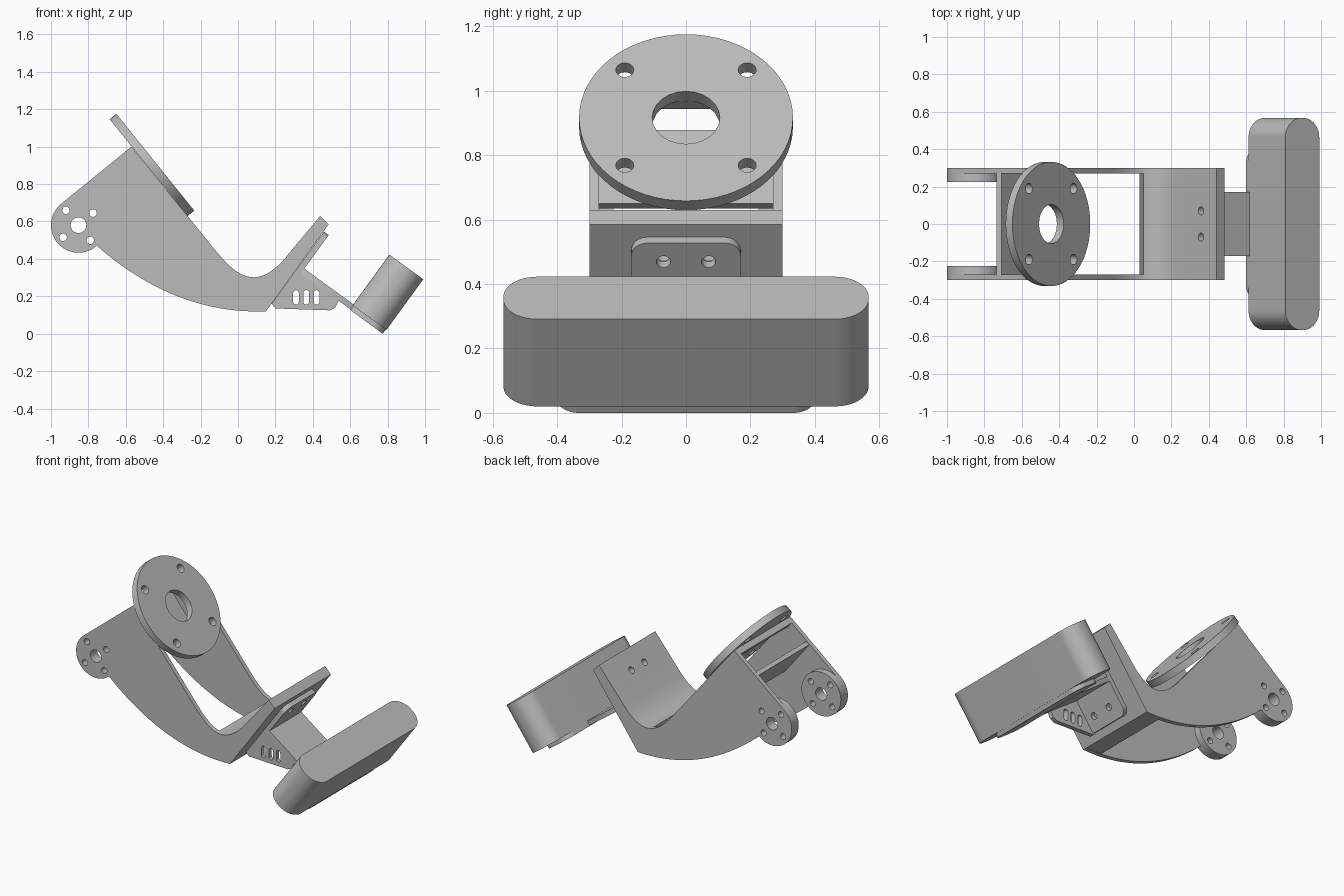
import bpy, bmesh
from math import cos, sin, radians, pi
from mathutils import Vector, Matrix

if "Cube" in bpy.data.objects:
    bpy.data.objects.remove(bpy.data.objects["Cube"])

grey = bpy.data.materials.new("plain grey")
grey.use_nodes = True
grey.diffuse_color = (0.5, 0.5, 0.5, 1)
grey.node_tree.nodes["Principled BSDF"].inputs["Base Color"].default_value = grey.diffuse_color

Y = Vector((0, 1, 0))


def extrude(name, ring, offset):
    """Close a ring of points and extrude it by an offset."""
    bm = bmesh.new()
    face = bm.faces.new([bm.verts.new(p) for p in ring])
    out = bmesh.ops.extrude_face_region(bm, geom=[face])
    verts = [g for g in out["geom"] if isinstance(g, bmesh.types.BMVert)]
    bmesh.ops.translate(bm, verts=verts, vec=offset)
    bmesh.ops.recalc_face_normals(bm, faces=bm.faces)
    mesh = bpy.data.meshes.new(name)
    bm.to_mesh(mesh)
    bm.free()
    mesh.materials.append(grey)
    ob = bpy.data.objects.new(name, mesh)
    bpy.context.collection.objects.link(ob)
    return ob


def prism(name, profile, y0, y1):
    return extrude(name, [Vector((x, y0, z)) for x, z in profile], Y * (y1 - y0))


def slab(name, centre, normal, half_a, half_y, r, thick, steps=12):
    """Rounded plate lying across a normal in the xz plane."""
    n = Vector((normal[0], 0, normal[1])).normalized()
    a, c = Y.cross(n), Vector((centre[0], centre[2], centre[1]))
    ring = []
    for k, (sa, sy) in enumerate([(1, 1), (-1, 1), (-1, -1), (1, -1)]):
        for i in range(steps + 1):
            t = (k + i / steps) * pi / 2
            ring.append(c + a * (sa * (half_a - r) + r * cos(t))
                        + Y * (sy * (half_y - r) + r * sin(t)))
    return extrude(name, ring, n * thick)


def disc(name, centre, normal, r, thick, sides=48):
    n = Vector(normal).normalized()
    rot = n.to_track_quat('Z', 'Y')
    c = Vector(centre)
    ring = [c + rot @ Vector((r * cos(2 * pi * i / sides), r * sin(2 * pi * i / sides), 0))
            for i in range(sides)]
    return extrude(name, ring, n * thick)


def cut(ob, cutters):
    bpy.context.view_layer.objects.active = ob
    for c in cutters:
        c.hide_render = True
        mod = ob.modifiers.new("hole", 'BOOLEAN')
        mod.object, mod.operation, mod.solver = c, 'DIFFERENCE', 'EXACT'
        bpy.ops.object.modifier_apply(modifier=mod.name)
        bpy.data.objects.remove(c)


def arc(c, r, a0, a1, n=28):
    return [(c[0] + r * cos(radians(a0 + (a1 - a0) * i / n)),
             c[1] + r * sin(radians(a0 + (a1 - a0) * i / n))) for i in range(n + 1)]


def bezier(p, n=20):
    p = [Vector(q) for q in p]
    pts = []
    for i in range(n + 1):
        q, t = p, i / n
        while len(q) > 1:
            q = [u.lerp(v, t) for u, v in zip(q, q[1:])]
        pts.append(tuple(q[0]))
    return pts


def bore(c, normal, r, length):
    """Cutter centred on a point."""
    n = Vector(normal).normalized()
    return disc("cutter", Vector(c) - n * length / 2, n, r, length, 24)


# Shared directions: bracket face (up and out) and flange normal
UP, OUT = Vector((0.588, 0, 0.809)), Vector((0.809, 0, -0.588))
FLANGE = Vector((0.779, 0, 0.627))
DOWN = Vector((0.627, 0, -0.779))

# Side plates with pivot ears
ear = (-0.853, 0.58)
saddle = bezier([(-0.12, 0.445), (0, 0.296), (0.1, 0.24), (0.24, 0.39)])
bottom = bezier([(0.15, 0.12), (-0.33, 0.10), (-0.756, 0.47)])
rim = [(0.44, 0.63), (0.485, 0.585)]
side = arc(ear, 0.147, 312, 129) + [(-0.57, 1.0)] + saddle + rim + bottom[:-1]


def ear_holes():
    spots = [(-0.92, 0.66), (-0.775, 0.645), (-0.935, 0.515), (-0.79, 0.5)]
    return [bore((ear[0], 0, ear[1]), Y, 0.042, 2)] + \
           [bore((x, 0, z), Y, 0.02, 2) for x, z in spots]


for s, label in ((1, "back"), (-1, "front")):
    cut(prism(label + "_side_plate", side, s * 0.27, s * 0.3), ear_holes())
    cut(disc(label + "_ear_boss", (ear[0], s * 0.225, ear[1]), (0, s, 0), 0.147, 0.046), ear_holes())

# Solid saddle block between the side plates
block = [(0.03, 0.125)] + [(0.05, 0.306)] + [p for p in saddle if p[0] > 0.055] + rim + [(0.15, 0.12)]
saddle_block = prism("saddle_block", block, -0.272, 0.272)
cut(saddle_block, [bore((0.435, y, 0.475), OUT, 0.022, 0.6) for y in (-0.07, 0.07)])

# Cross web and top brace
prism("cross_web", [(-0.735, 0.866), (-0.708, 0.878), (-0.525, 0.65), (-0.55, 0.635)], -0.272, 0.272)
prism("top_brace", [(-0.57, 1.0), (-0.545, 0.969), (-0.576, 0.944), (-0.601, 0.975)], -0.272, 0.272)

# Round flange with bolt holes
centre = Vector((-0.478, 0, 0.888))
flange = disc("round_flange", centre, FLANGE, 0.332, 0.046, 64)
cut(flange, [bore(centre, FLANGE, 0.105, 0.3)] +
    [bore(centre + Y * a + DOWN * b, FLANGE, 0.028, 0.3)
     for a in (-0.19, 0.19) for b in (-0.19, 0.19)])

# Bracket plate bolted on the saddle
plate = slab("bracket_plate", (0.32, 0.353, 0), OUT.xz, 0.238, 0.17, 0.05, 0.031)
cut(plate, [bore((x, y, z), OUT, 0.022, 0.3)
            for x, z in ((0.435, 0.475), (0.25, 0.22)) for y in (-0.07, 0.07)])

# Tongue reaching to the pad, and its single gusset with slots
slab("bracket_tongue", (0.475, 0.222, 0), UP.xz, 0.185, 0.17, 0.004, 0.031, 2)
gusset = prism("slotted_gusset", [(0.18, 0.16), (0.2, 0.135), (0.49, 0.125), (0.52, 0.14),
                                  (0.54, 0.18), (0.36, 0.325), (0.32, 0.35)], -0.17, -0.14)
cut(gusset, [prism("cutter", arc((x, 0.218), 0.015, 0, 180, 8) + arc((x, 0.17), 0.015, 180, 360, 8),
                   -0.3, 0) for x in (0.31, 0.365, 0.42)])

# Pad base and long rounded pad
slab("pad_base", (0.703, 0.086, 0), (-UP).xz, 0.108, 0.4, 0.07, 0.028)
slab("long_pad", (0.703, 0.086, 0), UP.xz, 0.112, 0.567, 0.105, 0.335, 16)

# Smooth round walls, keep edges sharp
bpy.ops.object.select_all(action='DESELECT')
for ob in bpy.context.collection.objects:
    if ob.type == 'MESH':
        ob.select_set(True)
        bpy.context.view_layer.objects.active = ob
bpy.ops.object.shade_smooth_by_angle(angle=radians(30))
